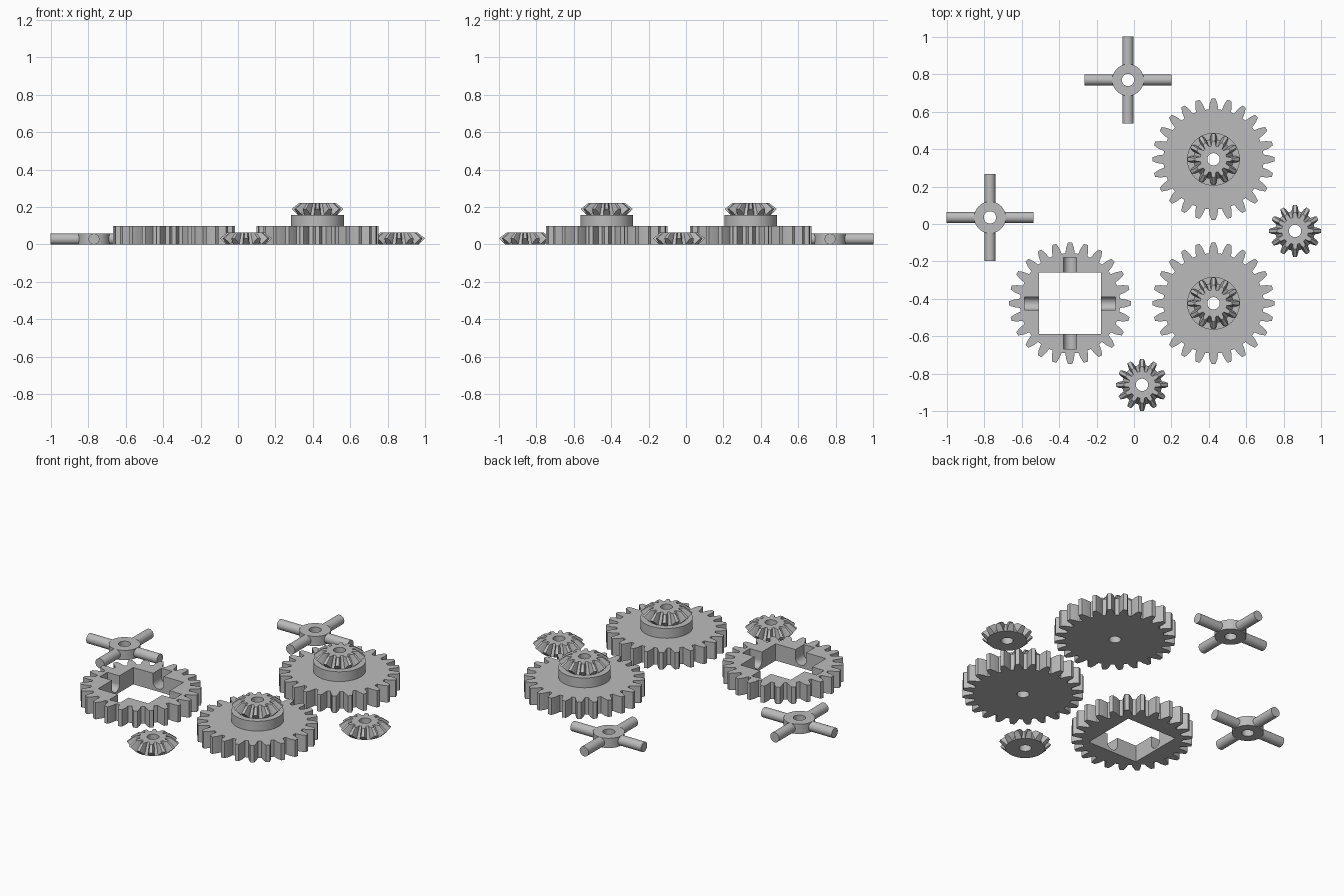
import bpy, bmesh, math
from mathutils import Matrix, Vector

if "Cube" in bpy.data.objects:
    bpy.data.objects.remove(bpy.data.objects["Cube"])

grey = bpy.data.materials.new("grey")
grey.diffuse_color = (0.5, 0.5, 0.5, 1)
grey.use_nodes = True
grey.node_tree.nodes["Principled BSDF"].inputs["Base Color"].default_value = grey.diffuse_color
HOLE = 0.033


def make_object(name, bm, loc, smooth=True):
    bmesh.ops.remove_doubles(bm, verts=bm.verts, dist=1e-5)
    bmesh.ops.recalc_face_normals(bm, faces=bm.faces)
    mesh = bpy.data.meshes.new(name)
    bm.to_mesh(mesh)
    bm.free()
    mesh.materials.append(grey)
    ob = bpy.data.objects.new(name, mesh)
    bpy.context.collection.objects.link(ob)
    ob.location = loc
    if smooth:
        bpy.ops.object.select_all(action='DESELECT')
        ob.select_set(True)
        bpy.context.view_layer.objects.active = ob
        bpy.ops.object.shade_smooth_by_angle(angle=math.radians(25))
    return ob


def loft(name, rings, loc):
    """Join closed rings of points into a solid with a hole through it."""
    bm = bmesh.new()
    loops = [[bm.verts.new(p) for p in ring] for ring in rings]
    n = len(loops[0])
    for a, b in zip(loops, loops[1:] + loops[:1]):
        for i in range(n):
            j = (i + 1) % n
            bm.faces.new((a[i], a[j], b[j], b[i]))
    bmesh.ops.dissolve_degenerate(bm, edges=bm.edges, dist=1e-5)
    return make_object(name, bm, loc)


def ring(teeth, profile, fixed=None):
    """profile: (angle in degrees, radius, z) round one tooth; fixed overrides radius and z."""
    pts = []
    for k in range(teeth):
        for deg, r, z in profile:
            if fixed:
                r, z = fixed
            a = math.radians(90 + 360 * k / teeth + deg)
            pts.append((r * math.cos(a), r * math.sin(a), z))
    return pts


def tooth(half, radii, heights):
    """Symmetric root, pitch, tip, tip, pitch, root outline."""
    rows = list(zip(half, radii, heights))
    return [(-h, r, z) for h, r, z in rows] + [(h, r, z) for h, r, z in rows[::-1]]


def spur_gear(name, loc):
    half, radii = (5.4, 4.0, 1.9), (0.268, 0.298, 0.326)
    low = tooth(half, radii, (0, 0, 0))
    high = tooth(half, radii, (0.1, 0.1, 0.1))
    return loft(name, [ring(24, low, (HOLE, 0)), ring(24, low),
                       ring(24, high), ring(24, high, (HOLE, 0.1))], loc)


def bevel_gear(name, loc):
    half = (10, 7.5, 4)
    big = tooth(half, (0.106, 0.124, 0.139), (0, 0.018, 0.033))
    small = tooth(half, (0.071, 0.086, 0.098), (0.065, 0.065, 0.065))
    return loft(name, [ring(12, big, (HOLE, 0)), ring(12, big, (0.106, 0)),
                       ring(12, big), ring(12, small),
                       ring(12, small, (HOLE, 0.065))], loc)


def tube(name, r, z0, z1, loc):
    circle = [(0, r, 0)]
    return loft(name, [ring(48, circle, p) for p in
                       ((HOLE, z0), (r, z0), (r, z1), (HOLE, z1))], loc)


def rod(name, r, length, loc, direction):
    bm = bmesh.new()
    turn = Vector(direction).to_track_quat('Z', 'Y').to_matrix().to_4x4()
    bmesh.ops.create_cone(bm, cap_ends=True, segments=32, radius1=r, radius2=r,
                          depth=length, matrix=turn)
    return make_object(name, bm, loc)


def box(name, size, loc):
    bm = bmesh.new()
    bmesh.ops.create_cube(bm, size=1, matrix=Matrix.Diagonal((*size, 1)))
    return make_object(name, bm, loc, smooth=False)


def cut(target, cutter):
    cutter.hide_render = True
    cutter.hide_viewport = True
    mod = target.modifiers.new("cut", 'BOOLEAN')
    mod.operation = 'DIFFERENCE'
    mod.solver = 'EXACT'
    mod.object = cutter


# Two large gears, each with a hub and a bevel gear on top
for side, y in (("back", 0.346), ("front", -0.424)):
    spur_gear(side + "_side_gear", (0.425, y, 0))
    tube(side + "_gear_hub", 0.141, 0.1, 0.158, (0.425, y, 0))
    bevel_gear(side + "_hub_bevel_gear", (0.425, y, 0.157))

# Carrier gear with square opening and four round-bottomed pin slots
cx, cy = -0.342, -0.424
carrier = spur_gear("carrier_gear", (cx, cy, 0))
cut(carrier, box("square_cutter", (0.33, 0.33, 0.4), (cx, cy, 0.05)))
for axis, d in (("x", (1, 0, 0)), ("y", (0, 1, 0))):
    cut(carrier, rod("slot_round_cutter_" + axis, 0.035, 0.488, (cx, cy, 0.05), d))
    size = (0.488, 0.07, 0.1) if axis == "x" else (0.07, 0.488, 0.1)
    cut(carrier, box("slot_top_cutter_" + axis, size, (cx, cy, 0.1)))

# Loose small bevel gears
bevel_gear("right_bevel_gear", (0.861, -0.037, 0))
bevel_gear("front_bevel_gear", (0.043, -0.86, 0))

# Cross pins: a ring hub with four round arms
for label, x, y in (("left", -0.77, 0.035), ("back", -0.032, 0.77)):
    tube(label + "_cross_hub", 0.085, 0, 0.058, (x, y, 0))
    for k in range(4):
        d = (round(math.cos(k * math.pi / 2)), round(math.sin(k * math.pi / 2)), 0)
        rod(f"{label}_cross_arm_{k + 1}", 0.029, 0.162,
            (x + d[0] * 0.151, y + d[1] * 0.151, 0.029), d)
